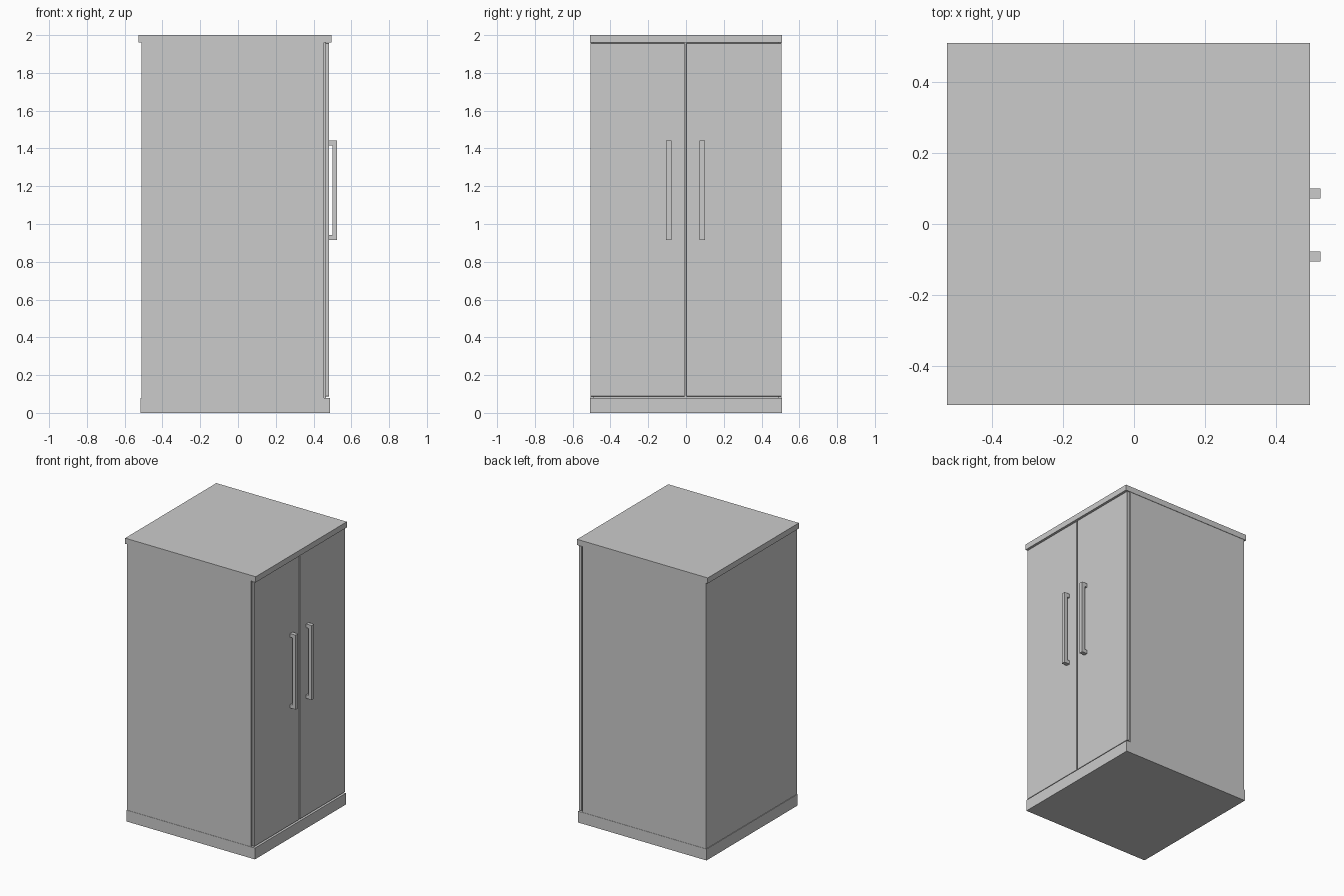
import bpy

if "Cube" in bpy.data.objects:
    bpy.data.objects.remove(bpy.data.objects["Cube"])


def box(name, x, y, z, bevel=0.0):
    """Box from (min, max) ranges on each axis."""
    bpy.ops.mesh.primitive_cube_add(
        size=1, location=[(a + b) / 2 for a, b in (x, y, z)])
    ob = bpy.context.object
    ob.name = name
    ob.scale = [b - a for a, b in (x, y, z)]
    bpy.ops.object.transform_apply(location=False, rotation=False, scale=True)
    if bevel:
        mod = ob.modifiers.new("edge", 'BEVEL')
        mod.width = bevel
        mod.segments = 1
    return ob


# Base and overhanging top
box("plinth", (-0.516, 0.488), (-0.508, 0.508), (0, 0.08))
box("top_panel", (-0.526, 0.495), (-0.509, 0.509), (1.96, 2.0))

# Carcass, with a recessed core that shows in the gap behind the doors
box("carcass", (-0.512, 0.456), (-0.506, 0.506), (0.08, 1.96))
box("door_gap_core", (0.45, 0.466), (-0.49, 0.49), (0.08, 1.96))

# Pair of doors, each with a bracket-shaped handle
MID = -0.003
for side, s in (("left", -1), ("right", 1)):
    edges = sorted((MID + s * 0.004, s * 0.506))
    box(side + "_door", (0.463, 0.482), edges, (0.088, 1.957), 0.001)

    hy = sorted((MID + s * 0.075, MID + s * 0.103))
    box(side + "_handle_bar", (0.499, 0.525), hy, (0.915, 1.441))
    for end, z in (("lower", 0.915), ("upper", 1.415)):
        box(f"{side}_handle_{end}_post", (0.48, 0.5), hy, (z, z + 0.026))
